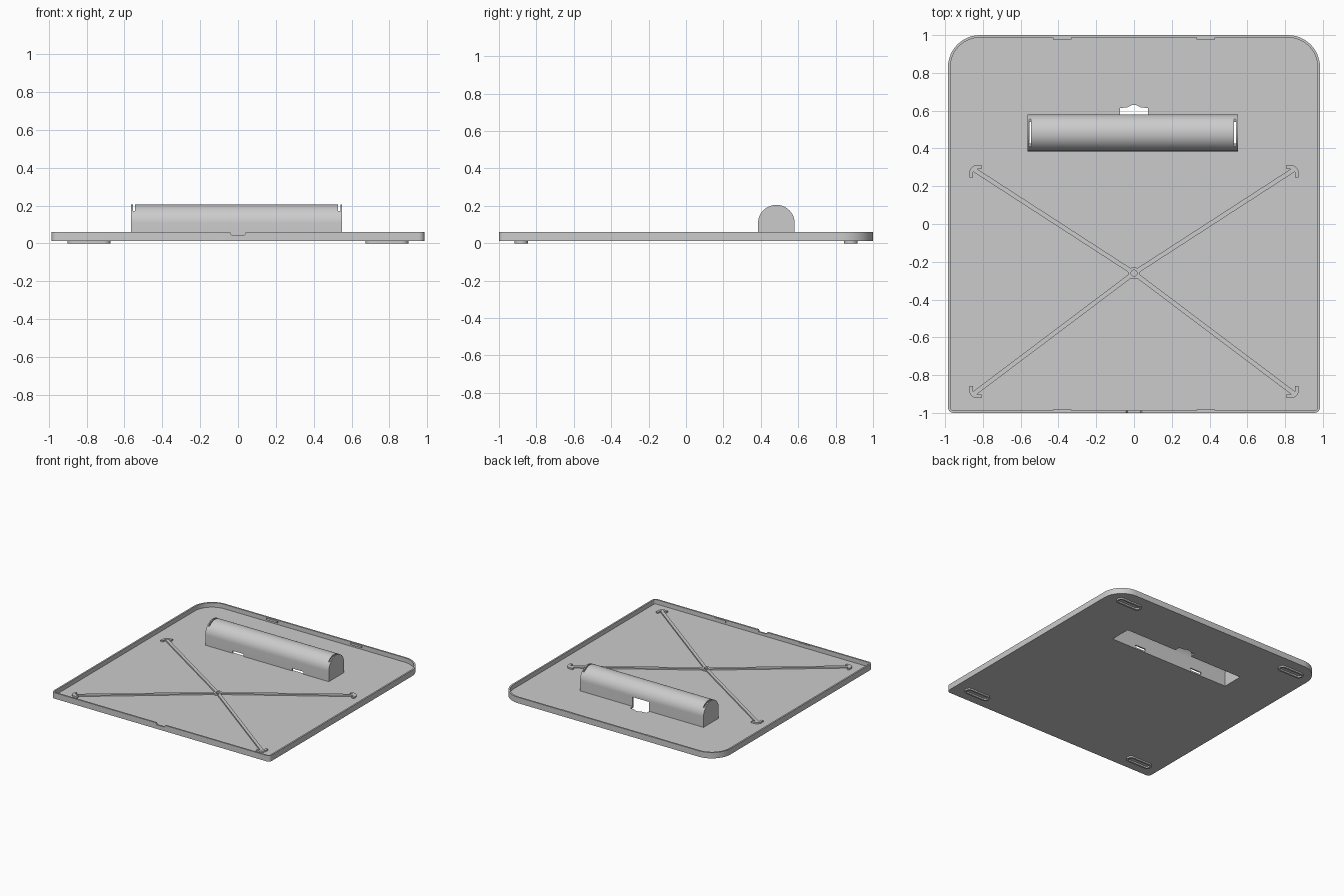
import bpy
import bmesh
from math import sin, cos, pi, atan2, hypot
from mathutils import Matrix

cube = bpy.data.objects.get("Cube")
if cube:
    bpy.data.objects.remove(cube, do_unlink=True)

grey = bpy.data.materials.new("plain grey")
grey.use_nodes = True
grey.diffuse_color = (0.6, 0.6, 0.6, 1)
grey.node_tree.nodes["Principled BSDF"].inputs["Base Color"].default_value = (0.6, 0.6, 0.6, 1)

BASE, FLOOR, RIM = 0.012, 0.024, 0.06
X0, X1 = -0.565, 0.55           # housing ends
YC, R, WALL = 0.483, 0.098, 0.011


def prism(name, pts, lo, hi, matrix=None):
    """Extrude a flat outline from lo to hi, then place it."""
    bm = bmesh.new()
    face = bm.faces.new([bm.verts.new((x, y, lo)) for x, y in pts])
    ext = bmesh.ops.extrude_face_region(bm, geom=[face])
    verts = [v for v in ext["geom"] if isinstance(v, bmesh.types.BMVert)]
    bmesh.ops.translate(bm, verts=verts, vec=(0, 0, hi - lo))
    if matrix:
        bm.transform(matrix)
    bmesh.ops.recalc_face_normals(bm, faces=bm.faces)
    mesh = bpy.data.meshes.new(name)
    bm.to_mesh(mesh)
    bm.free()
    mesh.materials.append(grey)
    obj = bpy.data.objects.new(name, mesh)
    bpy.context.collection.objects.link(obj)
    return obj


def box(name, x0, x1, y0, y1, z0, z1):
    return prism(name, [(x0, y0), (x1, y0), (x1, y1), (x0, y1)], z0, z1)


def arc(cx, cy, r, a0, a1, n=12):
    return [(cx + r * cos(a0 + (a1 - a0) * i / n), cy + r * sin(a0 + (a1 - a0) * i / n))
            for i in range(n + 1)]


def circle(cx, cy, r, n=32):
    return arc(cx, cy, r, 0, 2 * pi, n)[:-1]


def stadium(x0, x1, y0, y1):
    r, cy = (y1 - y0) / 2, (y0 + y1) / 2
    return arc(x1 - r, cy, r, -pi / 2, pi / 2) + arc(x0 + r, cy, r, pi / 2, 3 * pi / 2)


def tray_outline(inset):
    """Rectangle with large rear corners and small front corners."""
    w, d = 0.985 - inset, 1 - inset
    big, small = 0.17 - inset, 0.03 - inset
    return (arc(w - big, d - big, big, 0, pi / 2) + arc(big - w, d - big, big, pi / 2, pi)
            + arc(small - w, small - d, small, pi, 3 * pi / 2, 5)
            + arc(w - small, small - d, small, 3 * pi / 2, 2 * pi, 5))


def cut(obj, *cutters):
    """Subtract the cutters from obj and remove them."""
    bpy.context.view_layer.objects.active = obj
    for c in cutters:
        mod = obj.modifiers.new("cut", "BOOLEAN")
        mod.operation, mod.solver, mod.object = "DIFFERENCE", "EXACT", c
        bpy.ops.object.modifier_apply(modifier=mod.name)
        bpy.data.objects.remove(c, do_unlink=True)


# Tray with rim, housing opening, cable gap and front finger notch
cable_gap = [(-0.075, YC), (0.075, YC), (0.075, 0.613), (0.035, 0.618),
             (0.012, 0.63), (-0.012, 0.63), (-0.035, 0.618), (-0.075, 0.613)]
tray = prism("tray", tray_outline(0), BASE, RIM)
cut(tray,
    prism("cutter", tray_outline(0.013), FLOOR, 0.2),
    box("cutter", X0 + WALL, X1 - WALL, YC - R + WALL, YC + R - WALL, -0.1, 0.1),
    prism("cutter", cable_gap, -0.1, 0.1),
    prism("cutter", [(-0.035, 0.045), (0.035, 0.045), (0.05, 0.08), (-0.05, 0.08)], 0.95, 1.05,
          Matrix.Rotation(pi / 2, 4, "X")))

# Hollow arched housing, open underneath; its profile is swept along x
along_x = Matrix(((0, 0, 1, 0), (1, 0, 0, 0), (0, 1, 0, 0), (0, 0, 0, 1)))


def arch(name, r, bottom, x0, x1):
    pts = [(YC + r, bottom)] + arc(YC, 0.107, r, 0, pi, 32) + [(YC - r, bottom)]
    return prism(name, pts, x0, x1, along_x)


housing = arch("housing", R, FLOOR - 0.004, X0, X1)
cut(housing,
    arch("cutter", R - WALL, -0.1, X0 + WALL, X1 - WALL),
    box("cutter", X0 + 0.009, X0 + 0.021, 0.3, 0.7, 0.172, 0.3),
    box("cutter", X1 - 0.021, X1 - 0.009, 0.3, 0.7, 0.172, 0.3),
    box("cutter", -0.075, 0.075, YC, 0.7, -0.1, 0.1),
    box("cutter", -0.32, -0.22, 0.3, YC, -0.1, 0.044),
    box("cutter", 0.22, 0.32, 0.3, YC, -0.1, 0.044))

# Ring where the diagonal ribs meet
HUB = -0.26
TOP = FLOOR + 0.012
hub = prism("hub_ring", circle(0, HUB, 0.032), FLOOR - 0.004, TOP)
cut(hub, prism("cutter", circle(0, HUB, 0.016), 0, 0.1))

for sx, side in ((1, "left"), (-1, "right")):
    for sy, end, corner_y in ((1, "rear", 0.312), (-1, "front", -0.922)):
        # Curved corner hook
        px, py = sx * 0.872, corner_y
        bend = (arc(-0.042, -0.042, 0.042, 0, pi / 2) + [(-0.065, 0), (-0.065, -0.02)]
                + arc(-0.042, -0.042, 0.022, pi / 2, 0) + [(-0.02, -0.065), (0, -0.065)])
        prism(f"{end}_{side}_hook", [(px + sx * x, py + sy * y) for x, y in bend],
              FLOOR - 0.004, TOP)
        # Diagonal rib from hub to hook
        dx, dy = px - sx * 0.022, py - sy * 0.022 - HUB
        length = hypot(dx, dy)
        prism(f"{end}_{side}_rib",
              [(0.028, -0.012), (length, -0.012), (length, 0.012), (0.028, 0.012)],
              FLOOR - 0.004, TOP - 0.001,
              Matrix.Translation((0, HUB, 0)) @ Matrix.Rotation(atan2(dy, dx), 4, "Z"))
        # Recessed foot under the tray
        xs, yc = sorted((sx * 0.675, sx * 0.9)), sy * 0.881
        foot = prism(f"{end}_{side}_foot", stadium(*xs, yc - 0.035, yc + 0.035), 0, BASE + 0.003)
        cut(foot, prism("cutter", stadium(xs[0] + 0.015, xs[1] - 0.015, yc - 0.02, yc + 0.02),
                        -0.1, 0.1))
    # Snap catches inside the rim
    tab = sorted((sx * 0.33, sx * 0.43))
    box(f"rear_{side}_catch", *tab, 0.977, 0.99, 0.04, 0.056)
    box(f"front_{side}_catch", *tab, -0.99, -0.983, 0.04, 0.056)

# Smooth curves while keeping edges sharp
for obj in bpy.context.collection.objects:
    if obj.type == "MESH" and obj.data.materials and obj.data.materials[0] == grey:
        bpy.ops.object.select_all(action="DESELECT")
        obj.select_set(True)
        bpy.context.view_layer.objects.active = obj
        bpy.ops.object.shade_smooth_by_angle()
